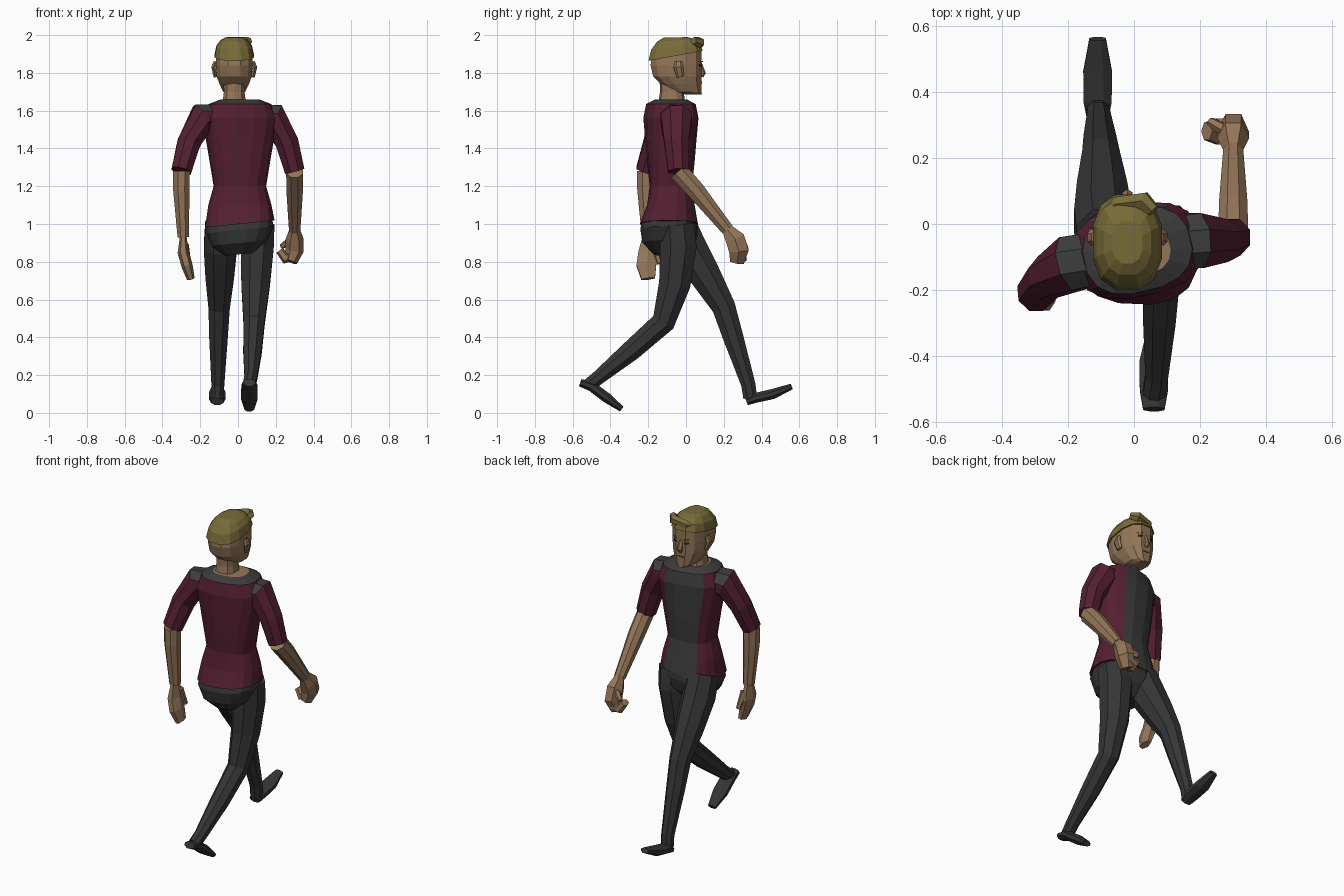
import bpy, bmesh
from math import sin, cos, pi, radians
from mathutils import Vector
from mathutils.bvhtree import BVHTree

if "Cube" in bpy.data.objects:
    bpy.data.objects.remove(bpy.data.objects["Cube"])


def material(name, red, green, blue):
    mat = bpy.data.materials.new(name)
    mat.use_nodes = True
    mat.diffuse_color = (red, green, blue, 1)
    shader = mat.node_tree.nodes["Principled BSDF"]
    shader.inputs["Base Color"].default_value = mat.diffuse_color
    return mat


SKIN = material("skin", .3, .18, .1)
HAIR = material("blond hair", .19, .15, .04)
MAROON = material("maroon cloth", .09, .014, .031)
GREY = material("grey cloth", .045, .045, .045)
TROUSER = material("dark trousers", .036, .036, .036)
DARK = material("eye dark", .02, .015, .01)
LIP = material("lip", .15, .07, .04)


def loft(name, rings, materials, rule=None):
    """Skin closed rings of points; rule(row, column, face) picks the material."""
    bm = bmesh.new()
    rows = [[bm.verts.new(point) for point in ring] for ring in rings]
    for row, (low, high) in enumerate(zip(rows, rows[1:])):
        for col in range(len(low)):
            face = bm.faces.new((low[col - 1], low[col], high[col], high[col - 1]))
            if rule:
                face.material_index = rule(row, col, face)
    bm.faces.new(rows[0])
    top = bm.faces.new(rows[-1])
    top.material_index = len(materials) - 1
    bmesh.ops.recalc_face_normals(bm, faces=bm.faces)
    mesh = bpy.data.meshes.new(name)
    bm.to_mesh(mesh)
    bm.free()
    for mat in materials:
        mesh.materials.append(mat)
    obj = bpy.data.objects.new(name, mesh)
    bpy.context.collection.objects.link(obj)
    return obj


def circle(sides):
    return [(k + .5) * 2 * pi / sides for k in range(sides)]


def boxy(value):
    return (1 if value > 0 else -1) * abs(value) ** .8


def ring(center, rx, ry, sides, yaw=0, slope_x=0, slope_y=0):
    """Level ring with squarish corners, turned by yaw and tipped by the slopes."""
    points = []
    for angle in circle(sides):
        u, v = rx * boxy(cos(angle)), ry * boxy(sin(angle))
        x, y = u * cos(yaw) - v * sin(yaw), u * sin(yaw) + v * cos(yaw)
        points.append(Vector(center) + Vector((x, y, slope_x * x + slope_y * y)))
    return points


def limb(name, path, radii, materials, ref=(1, 0, 0), flat=1, sides=8, rule=None):
    """Tube along a path; flat scales the radius that is across the ref axis."""
    path = [Vector(point) for point in path]
    axis = Vector(ref)
    rings = []
    for i, point in enumerate(path):
        before, after = path[max(i - 1, 0)], path[min(i + 1, len(path) - 1)]
        tangent = ((point - before).normalized() + (after - point).normalized()).normalized()
        u = (axis - tangent * axis.dot(tangent)).normalized()
        v = tangent.cross(u) * flat
        rings.append([point + (u * cos(a) + v * sin(a)) * radii[i] for a in circle(sides)])
    return loft(name, rings, materials, rule)


# Shirt and trouser seat share one trunk rule: shoulders turn against the hips
def trunk(z, width):
    hip = min(.1, max(0, 1.1 - z))
    depth = min(.06 + .4 * width, .8 * width) + .2 * hip
    return ring((.01, -.08 - .1 * hip, z), width, depth, 16, radians(25 * (z - 1.1)), hip)


def shirt_rule(row, col, face):
    front_panel = col in (3, 4, 5)
    return 1 if front_panel or row >= 6 else 0


shirt_outline = [(1, .185), (1.1, .17), (1.2, .14), (1.33, .16),
                 (1.45, .18), (1.56, .2), (1.635, .165), (1.66, .1)]
loft("shirt", [trunk(*pair) for pair in shirt_outline], [MAROON, GREY, SKIN], shirt_rule)
loft("trouser_seat", [trunk(*pair) for pair in ((.84, .08), (.9, .15), (.97, .18), (1.05, .165))],
     [TROUSER])


# Arms: each path runs shoulder, elbow, wrist, knuckles
def sleeve_rule(row, col, face):
    middle = face.calc_center_median()
    return 1 if middle.z > 1.6 and abs(middle.x) < .21 else 0


def arm(side, path, palm):
    across = (0, 1, 0)
    limb(side + "_sleeve", path[:4], (.085, .09, .07, .06), [MAROON, GREY, MAROON],
         across, .95, rule=sleeve_rule)
    limb(side + "_forearm", path[3:6], (.054, .052, .036), [SKIN], across, .9)
    limb(side + "_hand", path[5:], (.036, .06, .06, .042), [SKIN], across, palm, 6)


arm("left", [(.1, -.06, 1.56), (.19, -.05, 1.56), (.26, -.05, 1.43), (.3, -.04, 1.28),
             (.3, .05, 1.18), (.3, .22, .97),
             (.3, .26, .92), (.3, .28, .86), (.28, .27, .8)], .8)
arm("right", [(-.1, -.1, 1.56), (-.19, -.12, 1.56), (-.26, -.16, 1.43), (-.3, -.21, 1.28),
              (-.3, -.21, 1.18), (-.29, -.2, .93),
              (-.29, -.2, .85), (-.27, -.21, .78), (-.25, -.2, .71)], .5)
limb("left_fingers", [(.3, .28, .84), (.25, .28, .82), (.22, .28, .86)],
     (.045, .045, .03), [SKIN], (0, 1, 0), .7, 6)
limb("left_thumb", [(.3, .27, .93), (.23, .31, .88)], (.022, .014), [SKIN], sides=6,
     ref=(0, 1, 0))
limb("right_thumb", [(-.28, -.17, .89), (-.26, -.14, .79)], (.022, .014), [SKIN], sides=6)


# Legs and shoes: side profiles, with x drifting from hip to foot
def leg(side, hip_x, foot_x, profile, sole):
    drift = (foot_x - hip_x) / (len(profile) - 1)
    path = [(hip_x + drift * i, y, z) for i, (y, z) in enumerate(profile)]
    limb(side + "_leg", path, (.09, .095, .082, .061, .053, .037, .036), [TROUSER], flat=1.1)
    limb(side + "_shoe", [(foot_x, y, z) for y, z in sole], (.035, .046, .047, .027),
         [TROUSER], flat=.62)


leg("left", .11, .06,
    [(-.05, 1), (-.04, .88), (-.06, .68), (-.12, .48), (-.29, .33), (-.46, .19), (-.51, .15)],
    [(-.56, .16), (-.5, .14), (-.42, .08), (-.34, .02)])
leg("right", -.09, -.11,
    [(-.04, 1), (.01, .88), (.1, .73), (.2, .56), (.25, .4), (.33, .15), (.34, .08)],
    [(.32, .06), (.37, .08), (.46, .1), (.56, .14)])

# Neck and head: the face front stays level while the jaw narrows backwards
MID, FRONT, LONG = -.02, .085, 1.38
loft("neck", [ring((MID, -.075, z), r, 1.1 * r, 10) for z, r in ((1.6, .07), (1.7, .057), (1.8, .06))],
     [SKIN])
jaw = [(1.685, .03), (1.7, .06), (1.74, .08), (1.78, .095), (1.84, .1), (1.92, .097)]
head = loft("head", [ring((MID, FRONT - LONG * r, z), r, LONG * r, 12) for z, r in jaw],
            [SKIN])

# Hair: domed cap with a higher front hairline, and a swept-up fringe
cap = []
for angle in (0, .5, .9, 1.2):
    r = .107 * boxy(cos(angle))
    cap.append(ring((MID, -.055, 1.89 + .105 * sin(angle)), r, LONG * r, 12,
                    slope_y=.18 * cos(angle) ** 2))
loft("hair_cap", cap, [HAIR])
limb("hair_fringe", [(-.09, .03, 1.93), (-.05, .06, 1.945), (.03, .07, 1.96), (.06, .04, 1.97)],
     (.012, .026, .03, .02), [HAIR], (0, 1, 0), sides=6)

# Nose and ears
limb("nose", [(MID, .07, 1.86), (MID, .087, 1.8), (MID, .08, 1.78)], (.01, .018, .012),
     [SKIN], sides=6)
for side, sign in (("left", 1), ("right", -1)):
    limb(side + "_ear", [(MID + sign * .1, -.03, 1.78), (MID + sign * .11, -.04, 1.83),
                         (MID + sign * .1, -.04, 1.86)], (.01, .013, .01), [SKIN],
         flat=2, sides=6)

# Painted face details: thin plates laid on the face
bm = bmesh.new()
bm.from_mesh(head.data)
face_tree = BVHTree.FromBMesh(bm)
bm.free()


def plate(name, x, z, half_width, half_height, mat):
    hit, normal = face_tree.ray_cast(Vector((MID + x, 1, z)), Vector((0, -1, 0)))[:2]
    across = Vector((0, 0, 1)).cross(normal).normalized()
    up = normal.cross(across)
    outline = [across * half_width * cos(a) + up * half_height * sin(a) for a in circle(6)]
    loft(name, [[hit + normal * depth + p for p in outline] for depth in (-.003, .003)], [mat])


for side, sign in (("left", 1), ("right", -1)):
    plate(side + "_eye", sign * .04, 1.84, .015, .007, DARK)
    plate(side + "_eyebrow", sign * .04, 1.86, .02, .004, HAIR)
plate("mouth", 0, 1.75, .026, .005, LIP)
